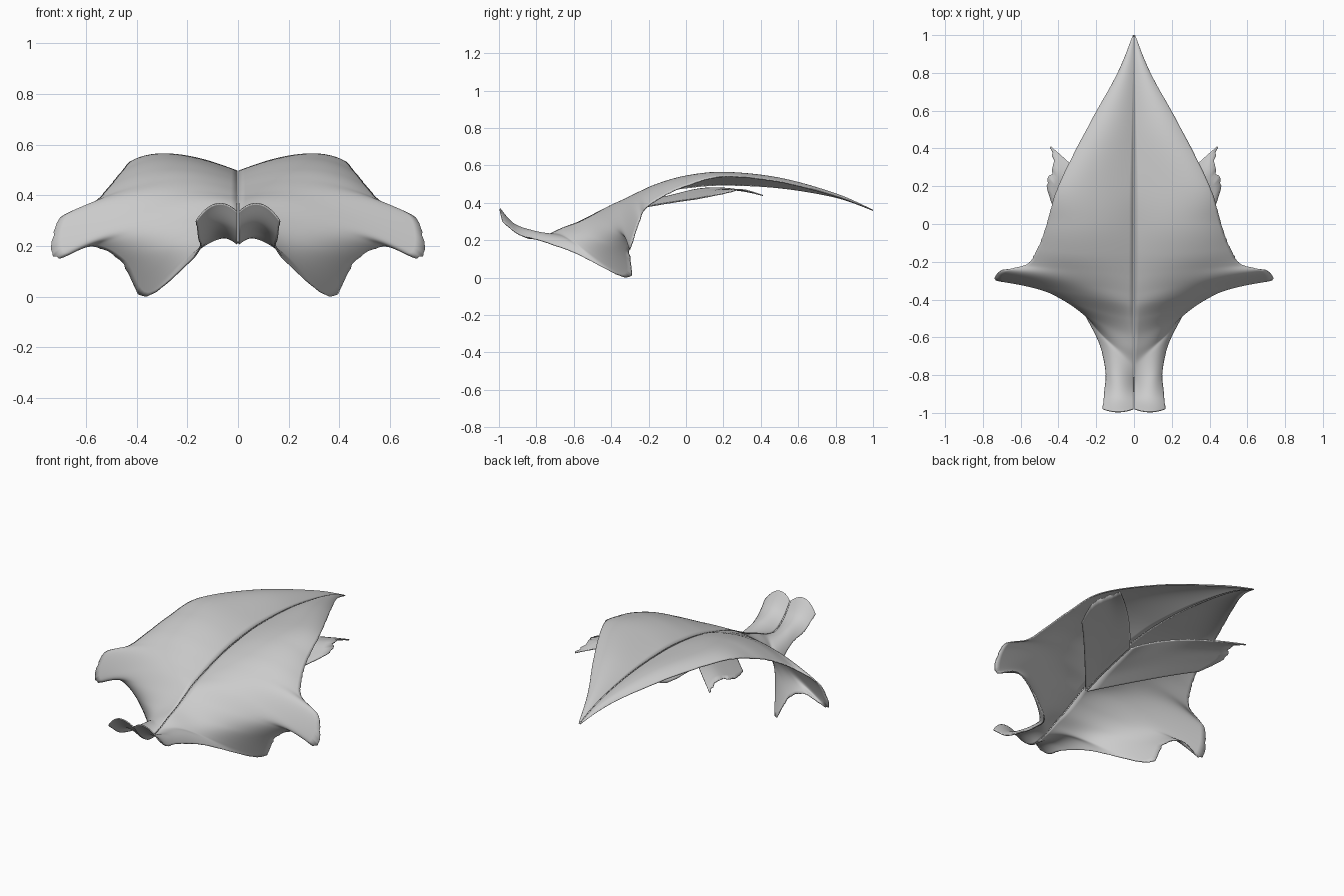
import bpy, random
from mathutils import Vector

if "Cube" in bpy.data.objects:
    bpy.data.objects.remove(bpy.data.objects["Cube"])

random.seed(4)


def spline(pts, steps):
    """Catmull-Rom curve through pts."""
    out = []
    n = len(pts)
    for i in range(n - 1):
        a, b, c, d = pts[max(i - 1, 0)], pts[i], pts[i + 1], pts[min(i + 2, n - 1)]
        for k in range(steps):
            t = k / steps
            out.append(0.5 * (2 * b + (c - a) * t + (2 * a - 5 * b + 4 * c - d) * t * t
                              + (3 * b - a - 3 * c + d) * t ** 3))
    return out + [pts[-1]]


def sheet(name, inner, middle, outer, steps, across, fray):
    """Loft a muscle sheet from three guide rails, thicken and mirror it."""
    rails = [spline([Vector(p) for p in r], steps) for r in (inner, middle, outer)]
    verts, faces = [], []
    for i, (a, b, c) in enumerate(zip(*rails)):
        stretch = 1 + random.uniform(-fray, fray)
        for j in range(across + 1):
            t = j / across * (stretch if j == across else 1)
            p = a * (2 * t - 1) * (t - 1) + b * 4 * t * (1 - t) + c * t * (2 * t - 1)
            p.x = max(p.x, 0.003)
            verts.append(p)
    w = across + 1
    for i in range(len(rails[0]) - 1):
        for j in range(across):
            k = i * w + j
            faces.append((k, k + 1, k + w + 1, k + w))
    mesh = bpy.data.meshes.new(name)
    mesh.from_pydata(verts, [], faces)
    ob = bpy.data.objects.new(name, mesh)
    bpy.context.collection.objects.link(ob)
    solid = ob.modifiers.new("thickness", "SOLIDIFY")
    solid.thickness, solid.offset = 0.006, 0
    mirror = ob.modifiers.new("mirror", "MIRROR")
    mirror.use_mirror_merge = False
    bpy.context.view_layer.objects.active = ob
    ob.select_set(True)
    bpy.ops.object.shade_smooth_by_angle(angle=0.9)
    ob.select_set(False)
    return ob


# Upper back muscle: midline (y, z), belly and free edge, from apex to skull end
midline = [(1, .36), (.8, .43), (.5, .48), (.2, .495), (0, .48), (-.15, .455),
           (-.28, .42), (-.36, .395), (-.43, .37), (-.5, .335), (-.58, .295),
           (-.66, .265), (-.75, .225), (-.84, .21), (-.92, .26), (-.98, .335)]
belly = [(.003, 1, .36), (.05, .8, .448), (.14, .5, .53), (.24, .2, .56),
         (.26, 0, .543), (.28, -.15, .50), (.3, -.24, .455), (.34, -.30, .41),
         (.34, -.36, .345), (.3, -.425, .275), (.24, -.49, .215),
         (.18, -.565, .18), (.11, -.67, .22), (.085, -.81, .248),
         (.085, -.92, .287), (.085, -.995, .367)]
edge = [(.004, 1, .36), (.085, .8, .435), (.25, .5, .512), (.40, .2, .54),
        (.46, 0, .49), (.51, -.13, .43), (.57, -.215, .37), (.71, -.25, .3),
        (.72, -.3, .155), (.58, -.29, .2), (.46, -.305, .14), (.37, -.31, 0),
        (.2, -.59, .13), (.15, -.77, .195), (.155, -.89, .23), (.165, -.98, .3)]
sheet("upper_back_muscle", [(.003, y, z) for y, z in midline], belly, edge, 10, 24, .006)

# Deeper muscle running from the midline to the shoulder blade
sheet("shoulder_blade_muscle",
      [(.005, -.40, .345), (.005, -.29, .385), (.005, -.16, .42), (.005, -.03, .45)],
      [(.25, -.12, .395), (.225, -.02, .43), (.2, .08, .46), (.18, .17, .48)],
      [(.41, .05, .42), (.46, .2, .45), (.425, .3, .47), (.44, .41, .44)], 6, 14, .012)
